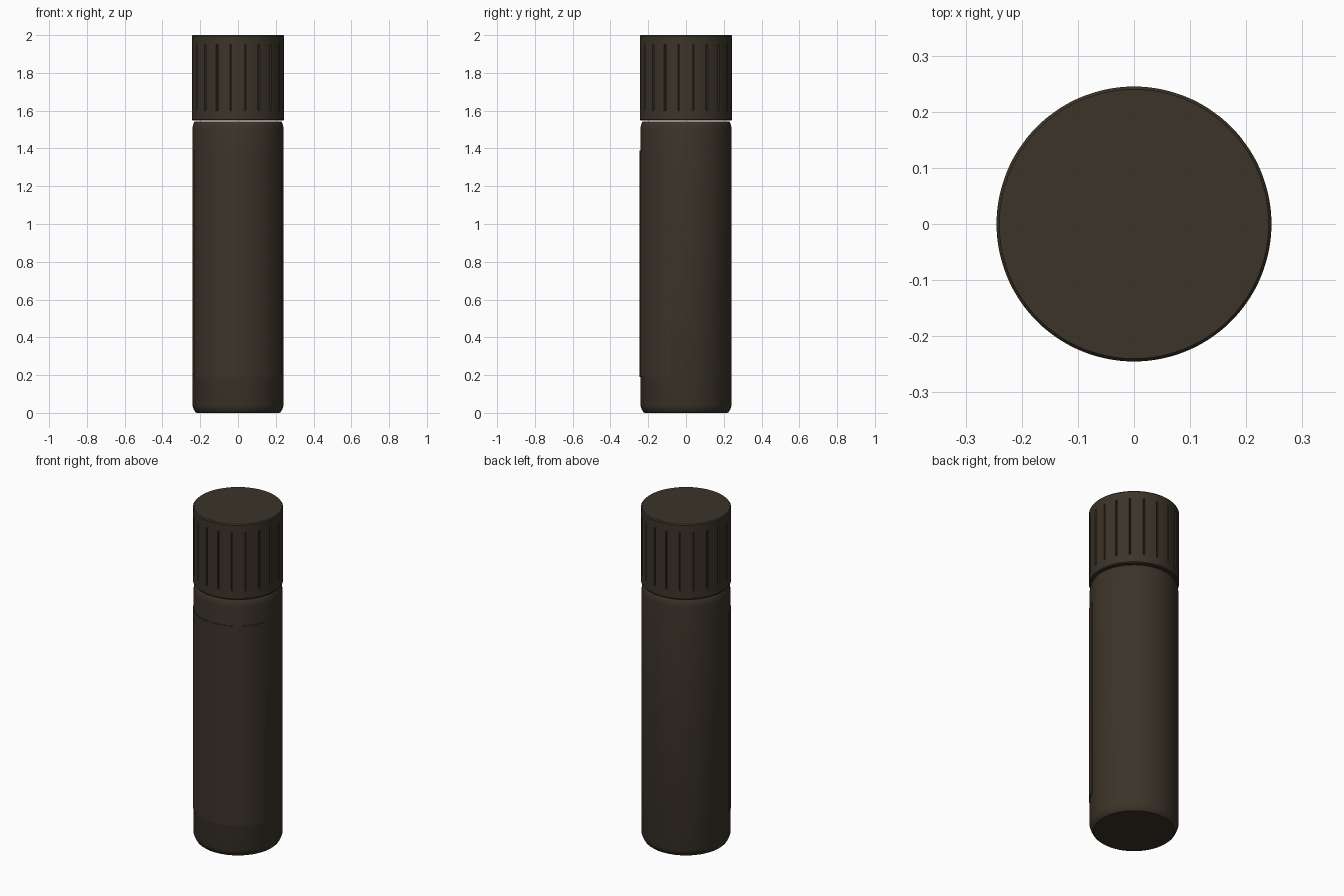
import bpy, math

if "Cube" in bpy.data.objects:
    bpy.data.objects.remove(bpy.data.objects["Cube"])

R = 0.242
mat = bpy.data.materials.new("dark_brown_plastic")
mat.diffuse_color = (0.044, 0.034, 0.022, 1)
mat.use_nodes = True
mat.node_tree.nodes["Principled BSDF"].inputs["Base Color"].default_value = mat.diffuse_color


def make(name, verts, faces):
    me = bpy.data.meshes.new(name)
    me.from_pydata(verts, [], faces)
    me.materials.append(mat)
    ob = bpy.data.objects.new(name, me)
    bpy.context.collection.objects.link(ob)
    bpy.ops.object.select_all(action='DESELECT')
    ob.select_set(True)
    bpy.context.view_layer.objects.active = ob
    bpy.ops.object.shade_smooth_by_angle(angle=math.radians(35))
    return ob


def loft(name, rings):
    """Closed solid from rings of (z, [(radius, angle), ...])."""
    n = len(rings[0][1])
    verts = [(r * math.cos(a), r * math.sin(a), z) for z, ring in rings for r, a in ring]
    faces = [(k * n + i, k * n + (i + 1) % n, (k + 1) * n + (i + 1) % n, (k + 1) * n + i)
             for k in range(len(rings) - 1) for i in range(n)]
    faces.append(tuple(reversed(range(n))))
    faces.append(tuple(range((len(rings) - 1) * n, len(rings) * n)))
    return make(name, verts, faces)


def circle(r, n=96):
    return [(r, 2 * math.pi * i / n) for i in range(n)]


# Bottle body with softened base and shoulder
loft("body", [(z, circle(r)) for z, r in [
    (0, 0.220), (0.006, 0.227), (0.022, 0.236), (0.04, R),
    (1.50, R), (1.515, 0.240), (1.53, 0.236), (1.542, 0.230)]])

# Screw cap with 20 narrow vertical grooves
GROOVES = 20


def cap_ring(r, depth=0.0):
    ring = []
    for i in range(GROOVES):
        mid = 2 * math.pi * (i + 0.5) / GROOVES
        for deg, cut in [(-6, 0), (-3, 0), (-1.2, 0), (-0.6, 1), (0.6, 1), (1.2, 0), (3, 0), (6, 0)]:
            ring.append((r - depth * cut, mid + math.radians(deg)))
    return ring


C = 0.245
loft("cap", [(1.548, cap_ring(C - 0.004)), (1.553, cap_ring(C)),
             (1.60, cap_ring(C)), (1.603, cap_ring(C, 0.008)),
             (1.947, cap_ring(C, 0.008)), (1.95, cap_ring(C)),
             (1.994, cap_ring(C)), (2.0, cap_ring(C - 0.005))])

# Thin wrapped label on the front
N = 48
half = math.radians(71)
verts, faces = [], []
for i in range(N + 1):
    a = -math.pi / 2 - half + 2 * half * i / N
    for r, z in [(R - 0.002, 0.19), (R + 0.003, 0.19), (R + 0.003, 1.39), (R - 0.002, 1.39)]:
        verts.append((r * math.cos(a), r * math.sin(a), z))
for i in range(N):
    for j in range(4):
        k = (j + 1) % 4
        faces.append((i * 4 + j, i * 4 + 4 + j, i * 4 + 4 + k, i * 4 + k))
faces += [(0, 1, 2, 3), (N * 4 + 3, N * 4 + 2, N * 4 + 1, N * 4)]
make("label", verts, faces)
